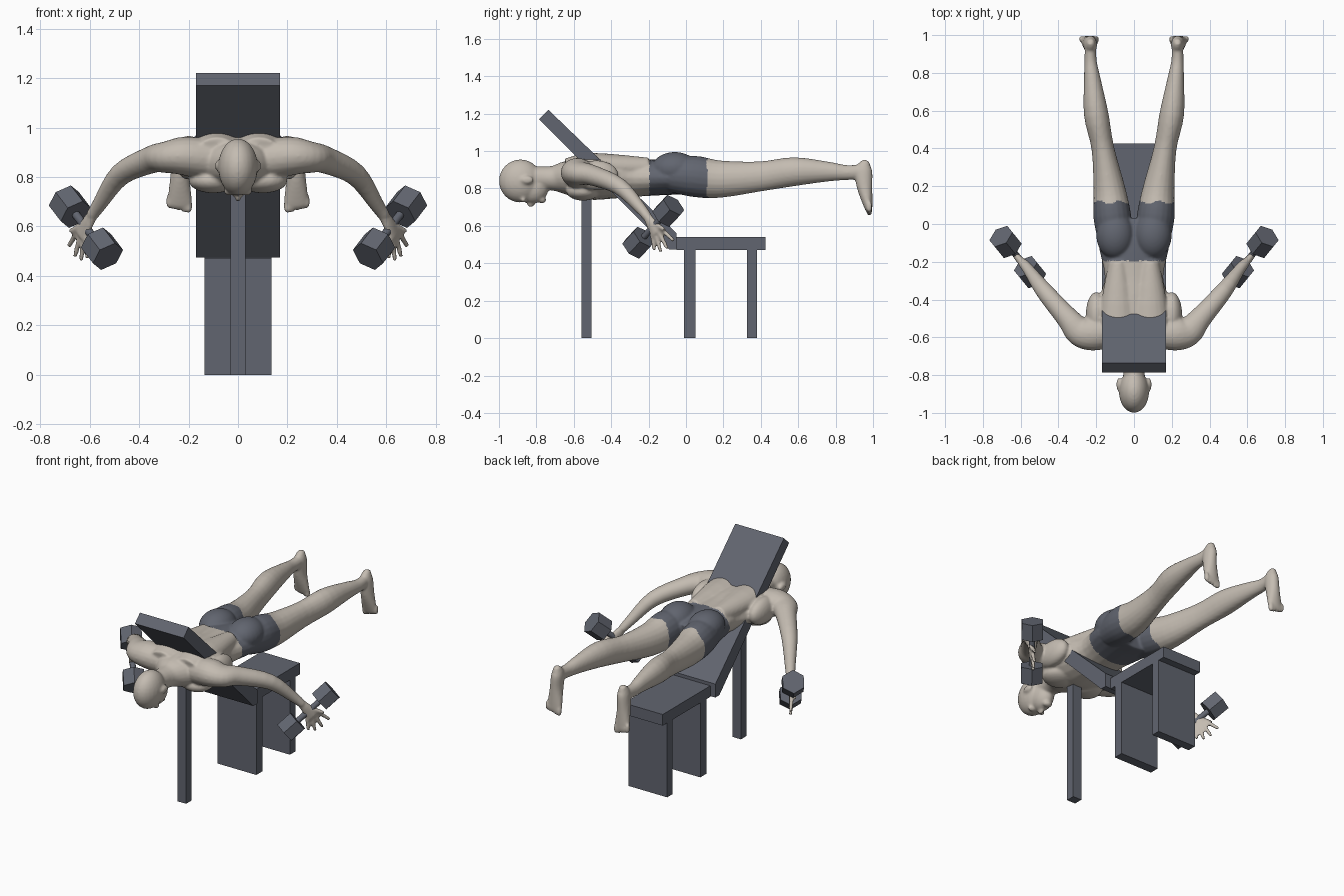
import bpy, bmesh, math
from mathutils import Vector, Matrix

cube = bpy.data.objects.get("Cube")
if cube:
    bpy.data.objects.remove(cube, do_unlink=True)


def make_material(name, colour):
    material = bpy.data.materials.new(name)
    material.use_nodes = True
    material.diffuse_color = (*colour, 1)
    shader = material.node_tree.nodes["Principled BSDF"]
    shader.inputs["Base Color"].default_value = (*colour, 1)
    return material


skin = make_material("warm_skin", (.55, .5, .44))
slate = make_material("slate_grey", (.12, .13, .16))


def make_object(name, bm, *materials):
    bmesh.ops.recalc_face_normals(bm, faces=bm.faces)
    mesh = bpy.data.meshes.new(name)
    bm.to_mesh(mesh)
    bm.free()
    for material in materials:
        mesh.materials.append(material)
    result = bpy.data.objects.new(name, mesh)
    bpy.context.collection.objects.link(result)
    return result


def slab(name, profile, half_width):
    """Extrude a side profile of (y, z) points across x."""
    bm = bmesh.new()
    face = bm.faces.new([bm.verts.new((-half_width, y, z)) for y, z in profile])
    extruded = bmesh.ops.extrude_face_region(bm, geom=[face])["geom"]
    moved = [item for item in extruded if isinstance(item, bmesh.types.BMVert)]
    bmesh.ops.translate(bm, vec=(2 * half_width, 0, 0), verts=moved)
    make_object(name, bm, slate)


def block(name, front, back, bottom, top, half_width):
    slab(name, [(front, bottom), (back, bottom), (back, top), (front, top)], half_width)


def bar(name, start, end, radius, sides):
    """Straight prism or rod between two points."""
    bm = bmesh.new()
    axis = end - start
    turn = axis.to_track_quat("Z", "Y").to_matrix().to_4x4()
    place = Matrix.Translation((start + end) / 2) @ turn
    bmesh.ops.create_cone(bm, cap_ends=True, segments=sides, radius1=radius,
                          radius2=radius, depth=axis.length, matrix=place)
    return make_object(name, bm, slate)


def smooth_rows(rows, steps=4):
    """Spline through the given cross-sections."""
    rows = [Vector(row) for row in rows]
    result = []
    for i in range(len(rows) - 1):
        a, b = rows[i], rows[i + 1]
        slope_a = (b - rows[max(i - 1, 0)]) / 2
        slope_b = (rows[min(i + 2, len(rows) - 1)] - a) / 2
        for step in range(steps):
            t = step / steps
            ease = t * t * (3 - 2 * t)
            result.append(a.lerp(b, ease) + slope_a * (t * (1 - t) ** 2)
                          - slope_b * (t * t * (1 - t)))
    return result + [rows[-1]]


def limb(bm, *sections, up=(0, 0, 1), sides=20):
    """Tube through (x, y, z, half width, half height) sections."""
    rows = smooth_rows(sections)
    centres = [Vector(row[:3]) for row in rows]
    loops = []
    for i, (row, centre) in enumerate(zip(rows, centres)):
        along = centres[min(i + 1, len(rows) - 1)] - centres[max(i - 1, 0)]
        across = along.cross(Vector(up)).normalized()
        over = across.cross(along).normalized()
        angles = [math.tau * k / sides for k in range(sides)]
        loops.append([bm.verts.new(centre + across * row[3] * math.cos(angle)
                                   + over * row[4] * math.sin(angle)) for angle in angles])
    for lower, upper in zip(loops, loops[1:]):
        for k in range(sides):
            bm.faces.new((lower[k - 1], lower[k], upper[k], upper[k - 1]))
    bm.faces.new(loops[0])
    bm.faces.new(loops[-1])


def trunk(bm, x, *rows):
    """Limb along y from (y, half width, bottom, top) rows."""
    limb(bm, *[(x, y, (bottom + top) / 2, width, (top - bottom) / 2)
               for y, width, bottom, top in rows])


def blob(bm, centre, size):
    place = Matrix.Translation(centre) @ Matrix.Diagonal((*size, 1))
    bmesh.ops.create_uvsphere(bm, u_segments=24, v_segments=16, radius=1, matrix=place)


# Bench
block("bench_seat", -.05, .425, .47, .54, .135)
block("bench_front_leg", -.01, .05, 0, .47, .135)
block("bench_rear_leg", .325, .38, 0, .47, .135)
block("backrest_post", -.56, -.505, 0, .97, .03)
slab("backrest", [(-.785, 1.17), (-.735, 1.22), (-.05, .56), (-.05, .475), (-.09, .475)], .17)

# Head and face; every body part is built for the left half and mirrored
body_mesh = bmesh.new()
blob(body_mesh, (0, -.885, .84), (.08, .115, .115))
blob(body_mesh, (0, -.82, .805), (.06, .085, .085))
blob(body_mesh, (0, -.83, .72), (.013, .022, .02))
blob(body_mesh, (0, -.77, .74), (.03, .022, .02))
blob(body_mesh, (.03, -.87, .74), (.03, .014, .015))
blob(body_mesh, (.08, -.85, .845), (.013, .036, .022))

# Neck, chest, waist and hips
trunk(body_mesh, 0, (-.84, .055, .8, .92), (-.72, .065, .79, .92), (-.65, .12, .77, .945),
      (-.52, .21, .74, .97), (-.4, .19, .745, .97), (-.28, .155, .755, .96),
      (-.1, .19, .765, .95), (.02, .18, .765, .92))

# Back, chest, side and seat muscles
trunk(body_mesh, .085, (-.64, .08, .85, .96), (-.5, .1, .85, .99), (-.2, .05, .85, .965))
blob(body_mesh, (.1, -.55, .785), (.1, .09, .05))
blob(body_mesh, (.2, -.48, .87), (.055, .12, .08))
blob(body_mesh, (.1, -.06, .905), (.1, .125, .09))

# Leg
limb(body_mesh, (.1, -.08, .87, .09, .09), (.115, .04, .865, .1, .11), (.13, .18, .85, .085, .1),
     (.165, .4, .865, .06, .08), (.2, .58, .89, .065, .077), (.22, .76, .89, .045, .053),
     (.23, .86, .885, .033, .04), (.23, .94, .89, .03, .04))

# Foot and toes
limb(body_mesh, (.23, .965, .95, .016, .016), (.23, .95, .9, .034, .046),
     (.235, .955, .81, .038, .042), (.235, .975, .7, .05, .022), (.235, .98, .68, .04, .015),
     up=(0, 1, 0))
for toe in range(5):
    blob(body_mesh, (.2 + .02 * toe, .98, .682 + .005 * toe), (.015 - .001 * toe, .016, .03))

# Arm
limb(body_mesh, (.12, -.575, .875, .08, .08), (.22, -.58, .885, .09, .078),
     (.29, -.565, .88, .08, .064), (.35, -.5, .87, .06, .055), (.475, -.355, .81, .046, .045),
     (.56, -.24, .69, .03, .03), (.59, -.205, .645, .026, .024))

# Palm, thumb and fanned fingers
limb(body_mesh, (.58, -.215, .66, .02, .02), (.605, -.19, .62, .03, .02),
     (.635, -.155, .56, .04, .014), up=(1, -1, .3))
limb(body_mesh, (.605, -.185, .625, .015, .015), (.68, -.115, .58, .01, .01), sides=10)
for finger in range(4):
    spread = finger / 3
    knuckle = Vector((.645, -.135, .585)).lerp(Vector((.61, -.18, .56)), spread)
    tip = Vector((.685, -.065, .52)).lerp(Vector((.61, -.17, .47)), spread)
    tip.z -= .03 * math.sin(math.pi * spread)
    limb(body_mesh, (*knuckle, .014, .014), (*tip, .01, .01), sides=10)

# Mirror and fuse the body into one smooth skin
body = make_object("body", body_mesh, skin, slate)
mirror = body.modifiers.new("mirror", "MIRROR")
mirror.use_mirror_merge = False
remesh = body.modifiers.new("fuse", "REMESH")
remesh.mode = "VOXEL"
remesh.voxel_size = .0075
soften = body.modifiers.new("soften", "SMOOTH")
soften.iterations = 5
depsgraph = bpy.context.evaluated_depsgraph_get()
fused = bpy.data.meshes.new_from_object(body.evaluated_get(depsgraph))
body.modifiers.clear()
body.data = fused
fused.materials.clear()
fused.materials.append(skin)
fused.materials.append(slate)

# Shorts with a wavy hem
for face in fused.polygons:
    face.use_smooth = True
    x, y, z = face.center
    hem = .115 + .008 * math.sin(60 * x)
    face.material_index = int(abs(x) < .3 and -.195 < y < hem)

# Dumbbells
for side, label in ((1, "left"), (-1, "right")):
    outer = Vector((.68 * side, -.095, .68))
    inner = Vector((.55 * side, -.255, .51))
    half_head = (outer - inner).normalized() * .05
    handle = bar(label + "_dumbbell_handle", inner, outer, .017, 16)
    for face in handle.data.polygons:
        face.use_smooth = len(face.vertices) == 4
    for end, centre in (("outer", outer), ("inner", inner)):
        bar(f"{label}_dumbbell_{end}_head", centre - half_head, centre + half_head, .07, 6)
